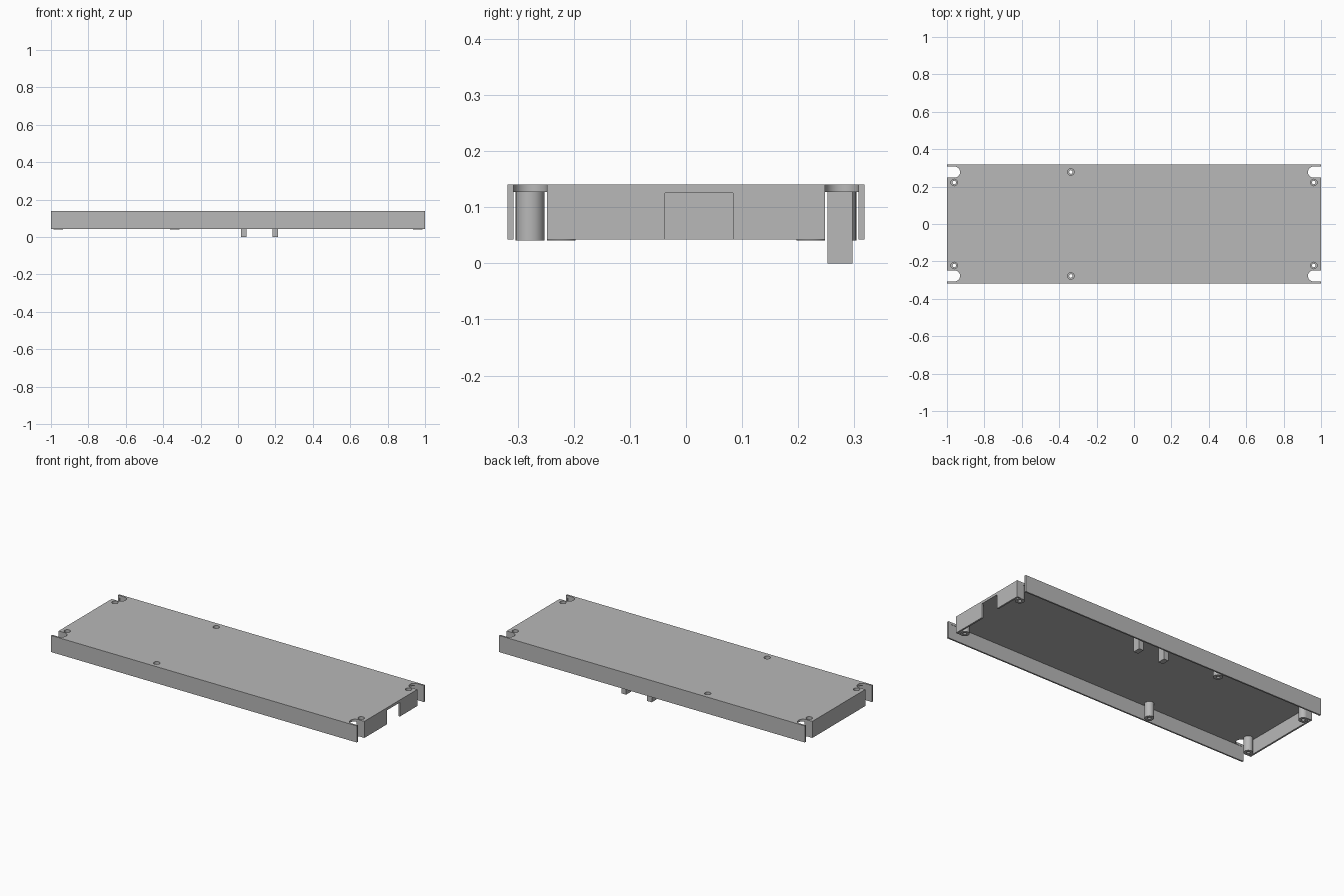
import bpy

cube = bpy.data.objects.get("Cube")
if cube:
    bpy.data.objects.remove(cube, do_unlink=True)

GREY = (0.48, 0.48, 0.48, 1)
mat = bpy.data.materials.new("plain grey")
mat.use_nodes = True
mat.diffuse_color = GREY
mat.node_tree.nodes["Principled BSDF"].inputs["Base Color"].default_value = GREY

HALF_Y, TOP, RIM, CEILING = 0.318, 0.14, 0.042, 0.127
SLOT_Y, SLOT_R = 0.2775, 0.03


def finish(name):
    obj = bpy.context.object
    obj.name = name
    obj.data.materials.append(mat)
    return obj


def box(name, x0, x1, y0, y1, z0, z1):
    bpy.ops.mesh.primitive_cube_add(
        size=1, location=((x0 + x1) / 2, (y0 + y1) / 2, (z0 + z1) / 2))
    bpy.context.object.scale = (x1 - x0, y1 - y0, z1 - z0)
    bpy.ops.object.transform_apply(location=False, rotation=False, scale=True)
    return finish(name)


def cylinder(name, x, y, r, z0, z1):
    bpy.ops.mesh.primitive_cylinder_add(
        vertices=32, radius=r, depth=z1 - z0, location=(x, y, (z0 + z1) / 2))
    return finish(name)


def cut(target, cutter):
    mod = target.modifiers.new("cut", "BOOLEAN")
    mod.operation = "DIFFERENCE"
    mod.solver = "EXACT"
    mod.object = cutter
    bpy.context.view_layer.objects.active = target
    bpy.ops.object.modifier_apply(modifier=mod.name)


def cut_all(targets, cutter):
    for target in targets:
        cut(target, cutter)
    bpy.data.objects.remove(cutter, do_unlink=True)


def smooth(obj):
    bpy.ops.object.select_all(action="DESELECT")
    obj.select_set(True)
    bpy.context.view_layer.objects.active = obj
    bpy.ops.object.shade_smooth_by_angle()


# Cover: a shallow tray, open underneath
cover = box("cover", -1, 1, -HALF_Y, HALF_Y, RIM, TOP)
cut_all([cover], box("hollow", -0.99, 0.99, -0.309, 0.309, -0.1, CEILING))

# Cable notch in the right end wall
cut_all([cover], box("notch", 0.95, 1.1, -0.037, 0.084, -0.1, 0.125))

# Round-ended slots at the four corners
for sx in (-1, 1):
    for sy in (-1, 1):
        y = sy * SLOT_Y
        xs = sorted((sx * 0.96, sx * 1.1))
        cut_all([cover], box("slot", *xs, y - SLOT_R, y + SLOT_R, -0.1, 0.3))
        cut_all([cover], cylinder("slot_end", sx * 0.96, y, SLOT_R, -0.1, 0.3))

# Screw posts with counterbored holes through the cover
for x, y in ((-0.961, 0.222), (0.961, 0.222), (-0.337, 0.278)):
    for sy in (-1, 1):
        post = cylinder("screw_post", x, sy * y, 0.0255, RIM - 0.001, CEILING + 0.001)
        cut_all([cover, post], cylinder("hole", x, sy * y, 0.0095, -0.1, 0.3))
        cut_all([cover, post], cylinder("counterbore", x, sy * y, 0.0175, 0.09, 0.3))
        smooth(post)

# Short return walls joining the end walls to the corner posts
for sx in (-1, 1):
    for sy in (-1, 1):
        xs = sorted((sx * 0.961, sx * 0.995))
        ys = sorted((sy * 0.241, sy * 0.2475))
        box("corner_return", *xs, *ys, RIM, CEILING + 0.001)

# Two locating tabs hanging below the rim at the back
for x in (0.016, 0.184):
    box("locating_tab", x, x + 0.03, 0.252, 0.297, 0, CEILING + 0.001)

smooth(cover)
